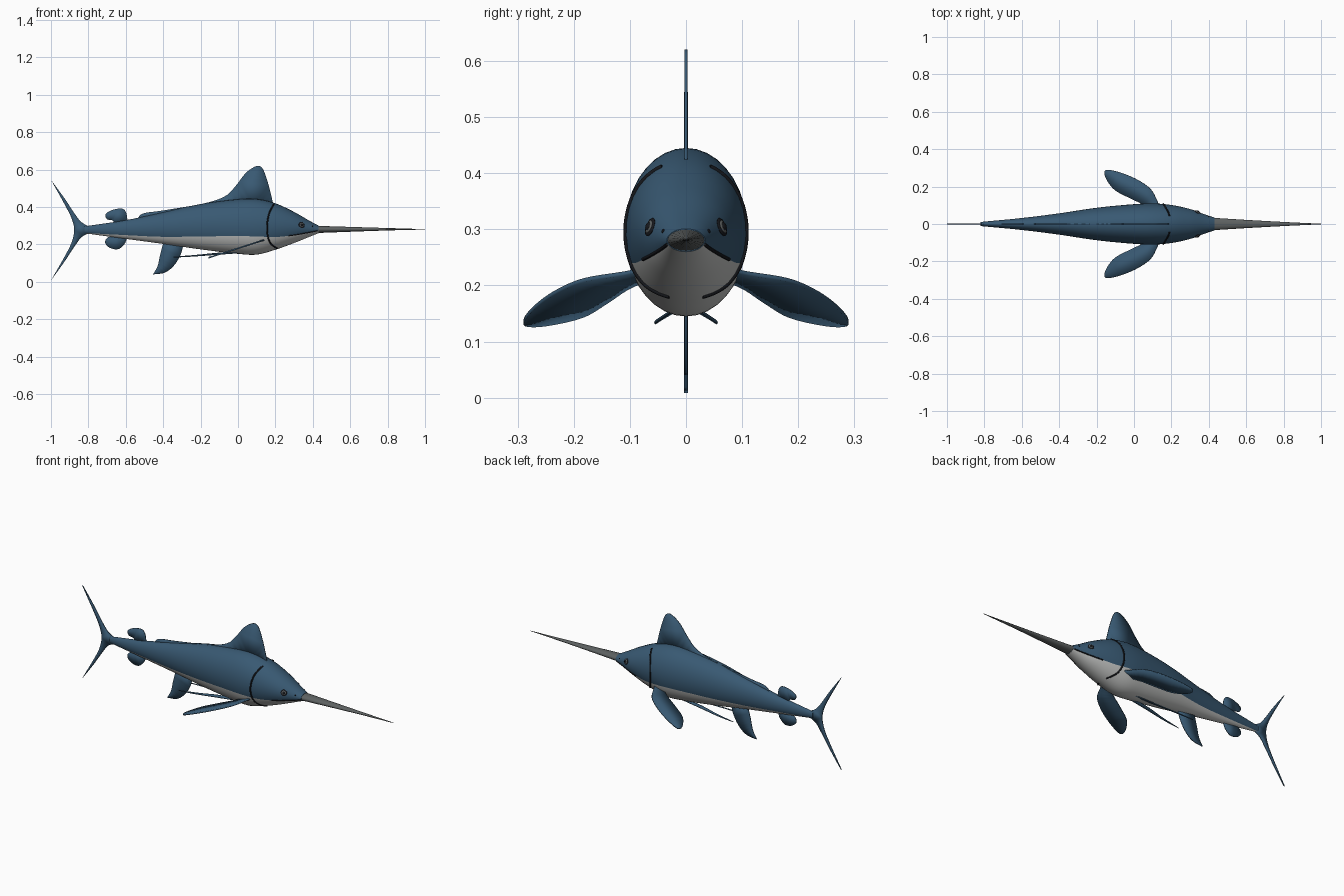
import bpy, bmesh, math
from mathutils import Vector

cube = bpy.data.objects.get("Cube")
if cube:
    bpy.data.objects.remove(cube, do_unlink=True)


def material(name, r, g, b):
    m = bpy.data.materials.new(name)
    m.use_nodes = True
    m.diffuse_color = (r, g, b, 1)
    bsdf = m.node_tree.nodes["Principled BSDF"]
    bsdf.inputs["Base Color"].default_value = (r, g, b, 1)
    bsdf.inputs["Roughness"].default_value = 0.7
    return m


BLUE = material("deep blue", 0.04, 0.1, 0.17)
PALE = material("pale belly", 0.55, 0.56, 0.55)
GREY = material("bill grey", 0.11, 0.12, 0.12)
DARK = material("near black", 0.008, 0.009, 0.012)


def finish(name, bm, mats, angle=40):
    bmesh.ops.recalc_face_normals(bm, faces=bm.faces)
    me = bpy.data.meshes.new(name)
    bm.to_mesh(me)
    bm.free()
    for m in mats:
        me.materials.append(m)
    ob = bpy.data.objects.new(name, me)
    bpy.context.collection.objects.link(ob)
    bpy.ops.object.select_all(action="DESELECT")
    ob.select_set(True)
    bpy.context.view_layer.objects.active = ob
    bpy.ops.object.shade_smooth_by_angle(angle=math.radians(angle))
    return ob


def sample(rows, x):
    """Smooth interpolation of station rows keyed by their first column."""
    last = len(rows) - 1
    i = max(k for k in range(last) if rows[k][0] <= x or k == 0)
    p, q = rows[i], rows[i + 1]
    before, after = rows[max(i - 1, 0)], rows[min(i + 2, last)]
    d = q[0] - p[0]
    t = (x - p[0]) / d
    out = []
    for c in range(1, len(p)):
        m0 = (q[c] - before[c]) / (q[0] - before[0]) * d
        m1 = (after[c] - p[c]) / (after[0] - p[0]) * d
        out.append((2*t**3 - 3*t**2 + 1) * p[c] + (t**3 - 2*t**2 + t) * m0
                   + (3*t**2 - 2*t**3) * q[c] + (t**3 - t**2) * m1)
    return out


def loft(name, rows, rings, mats, upper=22, lower=14):
    """Oval rings whose vertices follow the line between back and belly."""
    bm = bmesh.new()
    loops = []
    for k in range(rings + 1):
        x = rows[0][0] + (rows[-1][0] - rows[0][0]) * k / rings
        top, bot, w, edge = sample(rows, x)
        zc, h = (top + bot) / 2, (top - bot) / 2
        a = math.asin(max(-0.95, min(0.95, (edge - zc) / h)))
        angles = [a + (math.pi - 2*a) * i / upper for i in range(upper)]
        angles += [math.pi - a + (math.pi + 2*a) * i / lower for i in range(lower)]
        loops.append([bm.verts.new((x, w * math.cos(t), zc + h * math.sin(t)))
                      for t in angles])
    n = upper + lower
    for p, q in zip(loops, loops[1:]):
        for i in range(n):
            j = (i + 1) % n
            f = bm.faces.new((p[i], p[j], q[j], q[i]))
            f.material_index = int(i >= upper and len(mats) > 1)
    bm.faces.new(loops[0])
    bm.faces.new(loops[-1])
    return finish(name, bm, mats)


# Body: x, top, bottom, half width, belly line height
BODY = [(-0.82, .297, .26, .011, .262), (-0.6, .33, .23, .032, .25),
        (-0.4, .372, .203, .057, .241), (-0.2, .416, .174, .087, .243),
        (0, .442, .15, .106, .245), (0.1, .443, .146, .11, .243),
        (0.2, .42, .172, .102, .24), (0.3, .374, .208, .08, .25),
        (0.38, .328, .24, .051, .264), (0.43, .301, .26, .034, .274)]
loft("body", BODY, 72, [BLUE, PALE])

# Bill
BILL = [(0.41, .3, .261, .034, .28), (0.6, .294, .268, .022, .281),
        (0.8, .288, .275, .011, .281), (1, .282, .28, .0015, .281)]
loft("bill", BILL, 20, [GREY], 12, 12)


def spline(pts, steps=6):
    out = []
    for i in range(len(pts) - 1):
        p0, p1, p2 = (Vector(pts[max(i - 1, 0)]), Vector(pts[i]), Vector(pts[i + 1]))
        p3 = Vector(pts[min(i + 2, len(pts) - 1)])
        for k in range(steps):
            t = k / steps
            out.append(0.5 * (2*p1 + (p2 - p0) * t + (2*p0 - 5*p1 + 4*p2 - p3) * t*t
                              + (3*p1 - p0 - 3*p2 + p3) * t**3))
    return out + [Vector(pts[-1])]


def fin(name, strokes, place=lambda a, b: (a, 0, b), thick=0.005):
    """Thin plate; each stroke is a smooth edge and strokes meet at corners."""
    outline = []
    for s in strokes:
        outline += spline(s)
    bm = bmesh.new()
    bm.faces.new([bm.verts.new(place(p.x, p.y)) for p in outline])
    bmesh.ops.remove_doubles(bm, verts=bm.verts, dist=0.0005)
    bmesh.ops.triangulate(bm, faces=bm.faces)
    ob = finish(name, bm, [BLUE])
    mod = ob.modifiers.new("thickness", "SOLIDIFY")
    mod.thickness, mod.offset = thick, 0
    return ob


# Fins on the centre line
fin("dorsal_fin", [
    [(-.54, .33), (-.51, .365), (-.4, .382), (-.18, .42), (-.07, .458), (-.015, .51),
     (.035, .575), (.075, .608), (.11, .62), (.135, .6), (.16, .53), (.178, .46),
     (.19, .41)], [(.19, .41), (0, .4), (-.3, .36), (-.54, .33)]])
fin("tail_fin", [
    [(-.79, .293), (-.835, .318), (-.87, .36), (-.93, .45), (-1, .545)],
    [(-1, .545), (-.93, .42), (-.89, .34), (-.876, .277), (-.89, .21), (-.93, .13),
     (-1, .008)],
    [(-1, .008), (-.93, .105), (-.87, .195), (-.835, .24), (-.79, .263)]], thick=0.007)
fin("second_dorsal_fin", [
    [(-.59, .32), (-.598, .37), (-.62, .392), (-.67, .385), (-.708, .362),
     (-.7, .335), (-.67, .328), (-.66, .305)], [(-.66, .305), (-.59, .32)]])
fin("second_anal_fin", [
    [(-.59, .25), (-.605, .205), (-.64, .175), (-.685, .182), (-.71, .208),
     (-.7, .235), (-.66, .25)], [(-.66, .25), (-.59, .25)]])
fin("anal_fin", [
    [(-.29, .21), (-.305, .15), (-.34, .09), (-.39, .05), (-.455, .04)],
    [(-.455, .04), (-.43, .085), (-.415, .15), (-.395, .225)],
    [(-.395, .225), (-.29, .21)]])


def on_body(x, z, side):
    top, bot, w, _ = sample(BODY, x)
    s = (z - (top + bot) / 2) / ((top - bot) / 2)
    return Vector((x, side * w * math.sqrt(max(0, 1 - s * s)), z))


def line(name, points, radius):
    cu = bpy.data.curves.new(name, "CURVE")
    cu.dimensions = "3D"
    cu.bevel_depth, cu.bevel_resolution, cu.use_fill_caps = radius, 1, True
    sp = cu.splines.new("POLY")
    sp.points.add(len(points) - 1)
    for p, co in zip(sp.points, points):
        p.co = (*co, 1)
    cu.materials.append(DARK)
    bpy.context.collection.objects.link(bpy.data.objects.new(name, cu))


def disc(name, centre, normal, radius, depth, mat):
    bm = bmesh.new()
    bmesh.ops.create_uvsphere(bm, u_segments=20, v_segments=10, radius=1)
    rot = normal.to_track_quat("Z", "Y")
    for v in bm.verts:
        v.co = centre + rot @ Vector((v.co.x * radius, v.co.y * radius, v.co.z * depth))
    finish(name, bm, [mat])


# Paired parts
for label, s in (("left", -1), ("right", 1)):
    label = "right" if s < 0 else "left"
    fin(label + "_pectoral_fin", [
        [(.18, .05), (.136, .1), (.094, .18), (.03, .23), (-.05, .267), (-.125, .288),
         (-.155, .283), (-.15, .245), (-.104, .183), (-.024, .139), (.056, .1),
         (.12, .05)], [(.12, .05), (.18, .05)]],
        lambda a, b: (a, s * b, .13 + .32 * (a + .155)), 0.008)
    fin(label + "_pelvic_fin", [
        [(.06, .02), (-.1, .036), (-.25, .052), (-.345, .056)],
        [(-.345, .056), (-.22, .04), (-.1, .02), (.06, .01)]],
        lambda a, b: (a, s * b, .155 + (a - .06) * .03 - (b - .03) * .4), 0.005)

    # Gill slit and mouth line lie on the skin
    gill = spline([(.19, .412), (.168, .37), (.156, .31), (.158, .25), (.175, .205),
                   (.208, .18)])
    line(label + "_gill_slit", [on_body(p.x, p.y, s) for p in gill], 0.0045)
    xs = [.27 + .155 * k / 16 for k in range(17)]
    line(label + "_mouth_line", [on_body(x, sample(BODY, x)[3], s) for x in xs], 0.003)

    # Eye with iris and pupil
    c = on_body(.34, .304, s)
    n = (on_body(.35, .304, s) - c).cross(on_body(.34, .314, s) - c).normalized()
    n = n if n.y * s > 0 else -n
    disc(label + "_eye_rim", c, n, .017, .004, DARK)
    disc(label + "_iris", c + n * .002, n, .012, .004, GREY)
    disc(label + "_pupil", c + n * .004, n, .008, .004, DARK)
    disc(label + "_nostril", on_body(.398, .297, s), n, .004, .002, DARK)
